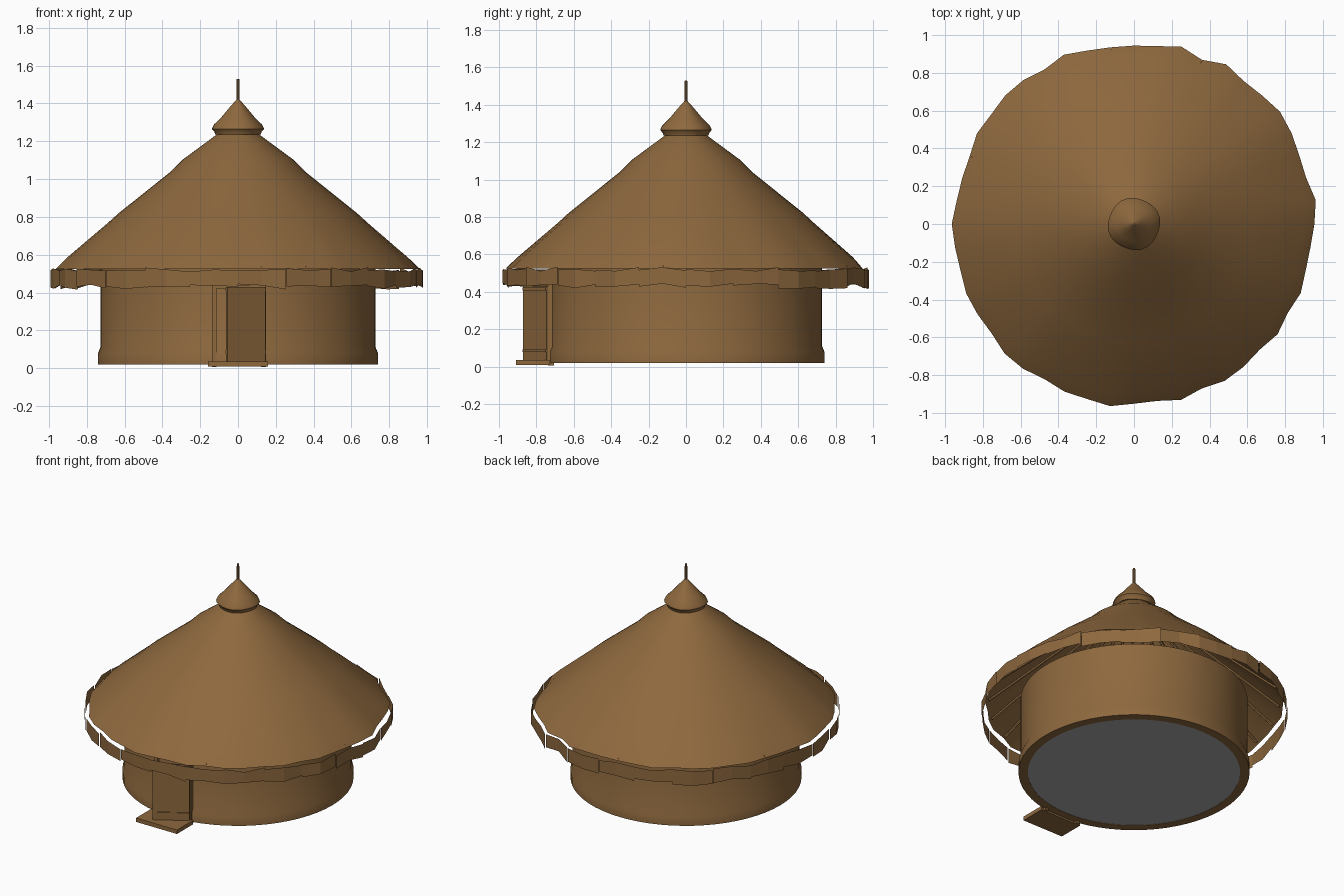
import bpy, bmesh, math, random
from mathutils import Vector, Matrix

random.seed(7)
if "Cube" in bpy.data.objects:
    bpy.data.objects.remove(bpy.data.objects["Cube"], do_unlink=True)


def material(name, color):
    m = bpy.data.materials.new(name)
    m.use_nodes = True
    m.diffuse_color = (*color, 1)
    m.node_tree.nodes["Principled BSDF"].inputs["Base Color"].default_value = (*color, 1)
    return m


BROWN = material("thatch brown", (0.27, 0.14, 0.048))
GREY = material("floor grey", (0.4, 0.4, 0.4))


def finish(name, bm, mat=BROWN, smooth=None):
    me = bpy.data.meshes.new(name)
    bm.to_mesh(me)
    bm.free()
    me.materials.append(mat)
    if smooth:
        me.shade_smooth()
        me.set_sharp_from_angle(angle=math.radians(smooth))
    ob = bpy.data.objects.new(name, me)
    bpy.context.collection.objects.link(ob)
    return ob


def polar(r, a, z):
    return Vector((r * math.sin(a), -r * math.cos(a), z))


def lathe(name, profile, n=48, closed=False, smooth=40, wobble=None):
    """Revolve (radius, height) points; wobble(i, j) returns a radius factor."""
    bm = bmesh.new()
    rings = []
    for j, (r, z) in enumerate(profile):
        rings.append([bm.verts.new(polar(r * (wobble(i, j) if wobble else 1),
                                         math.tau * i / n, z)) for i in range(n)])
    pairs = list(zip(rings, rings[1:]))
    if closed:
        pairs.append((rings[-1], rings[0]))
    for lo, hi in pairs:
        for i in range(n):
            k = (i + 1) % n
            bm.faces.new((lo[i], lo[k], hi[k], hi[i]))
    return finish(name, bm, smooth=smooth)


def box(name, center, size, turn=0.0):
    bm = bmesh.new()
    bmesh.ops.create_cube(bm, size=1, matrix=Matrix.Translation(center)
                          @ Matrix.Rotation(turn, 4, "Z")
                          @ Matrix.Diagonal((*size, 1)))
    return finish(name, bm)


# Round wall with a flared foot, and the floor inside it
lathe("wall", [(0.68, 0.02), (0.74, 0.02), (0.74, 0.08), (0.728, 0.11),
               (0.728, 0.55), (0.68, 0.55)], n=64, closed=True)
bm = bmesh.new()
bmesh.ops.create_circle(bm, cap_ends=True, segments=64, radius=0.685,
                        matrix=Matrix.Translation((0, 0, 0.022)))
bmesh.ops.reverse_faces(bm, faces=bm.faces)
finish("floor", bm, GREY)

# Thatched roof in soft tiers with a ragged eave
N = 48
rag = [1 + random.uniform(-0.02, 0.02) for _ in range(N)]
fade = [1, 0.6, 0.3, 0.2, 0.1, 0.05, 0]
lathe("roof", [(0.958, 0.525), (0.9, 0.585), (0.685, 0.77), (0.63, 0.82),
               (0.355, 1.04), (0.29, 1.105), (0.1, 1.245)], n=N, smooth=60,
      wobble=lambda i, j: 1 + (rag[i] - 1) * fade[j])

# Thin fringe panels hanging round the eave, each bent in the middle
bm = bmesh.new()
for p in range(0, N, 2):
    top, bottom = [], []
    for i in (p, p + 1, p + 2):
        a = math.tau * i / N
        r = 0.982 + (rag[i % N] - 1) * 0.6 + random.uniform(-0.006, 0.006)
        top.append(bm.verts.new(polar(r, a, 0.522 + random.uniform(-0.012, 0.012))))
        bottom.append(bm.verts.new(polar(r, a, 0.43 + random.uniform(-0.015, 0.015))))
    for k in (0, 1):
        bm.faces.new((bottom[k], bottom[k + 1], top[k + 1], top[k]))
finish("eave_fringe", bm)

# Rafters under the thatch
bm = bmesh.new()
for i in range(24):
    a = math.tau * (i + 0.5) / 24
    start, end = polar(0.93, a, 0.53), polar(0.15, a, 1.18)
    d = end - start
    bmesh.ops.create_cone(bm, cap_ends=True, segments=6, radius1=0.009, radius2=0.009,
                          depth=d.length, matrix=Matrix.Translation((start + end) / 2)
                          @ d.to_track_quat("Z", "Y").to_matrix().to_4x4())
finish("rafters", bm, smooth=40)

# Cap and spike at the peak
lathe("roof_cap", [(0.1, 1.235), (0.12, 1.235), (0.125, 1.25), (0.138, 1.265),
                   (0.128, 1.288), (0.09, 1.325), (0.04, 1.385), (0.004, 1.425)],
      n=24, smooth=50, wobble=lambda i, j: 1 + 0.025 * math.sin(i * math.tau / 6))
lathe("spike", [(0.009, 1.4), (0.008, 1.528), (0.0005, 1.53)], n=8)

# Door frame, step and the door standing ajar
for side, x in (("right", -0.125), ("left", 0.135)):
    box(side + "_door_post", (x, -0.722, 0.22), (0.024, 0.03, 0.43))
box("door_lintel", (0.005, -0.722, 0.43), (0.284, 0.03, 0.02))
box("door_step", (0, -0.82, 0.022), (0.32, 0.18, 0.028))

hinge, tip = Vector((0.142, -0.742, 0)), Vector((-0.06, -0.866, 0))
run = tip - hinge
angle = math.atan2(run.y, run.x)
middle = (hinge + tip) / 2
box("door_leaf", middle + Vector((0, 0, 0.23)), (run.length, 0.012, 0.4), angle)
for name, z in (("lower_door_rail", 0.085), ("upper_door_rail", 0.415)):
    box(name, middle + Vector((0, 0, z)), (run.length, 0.022, 0.014), angle)
